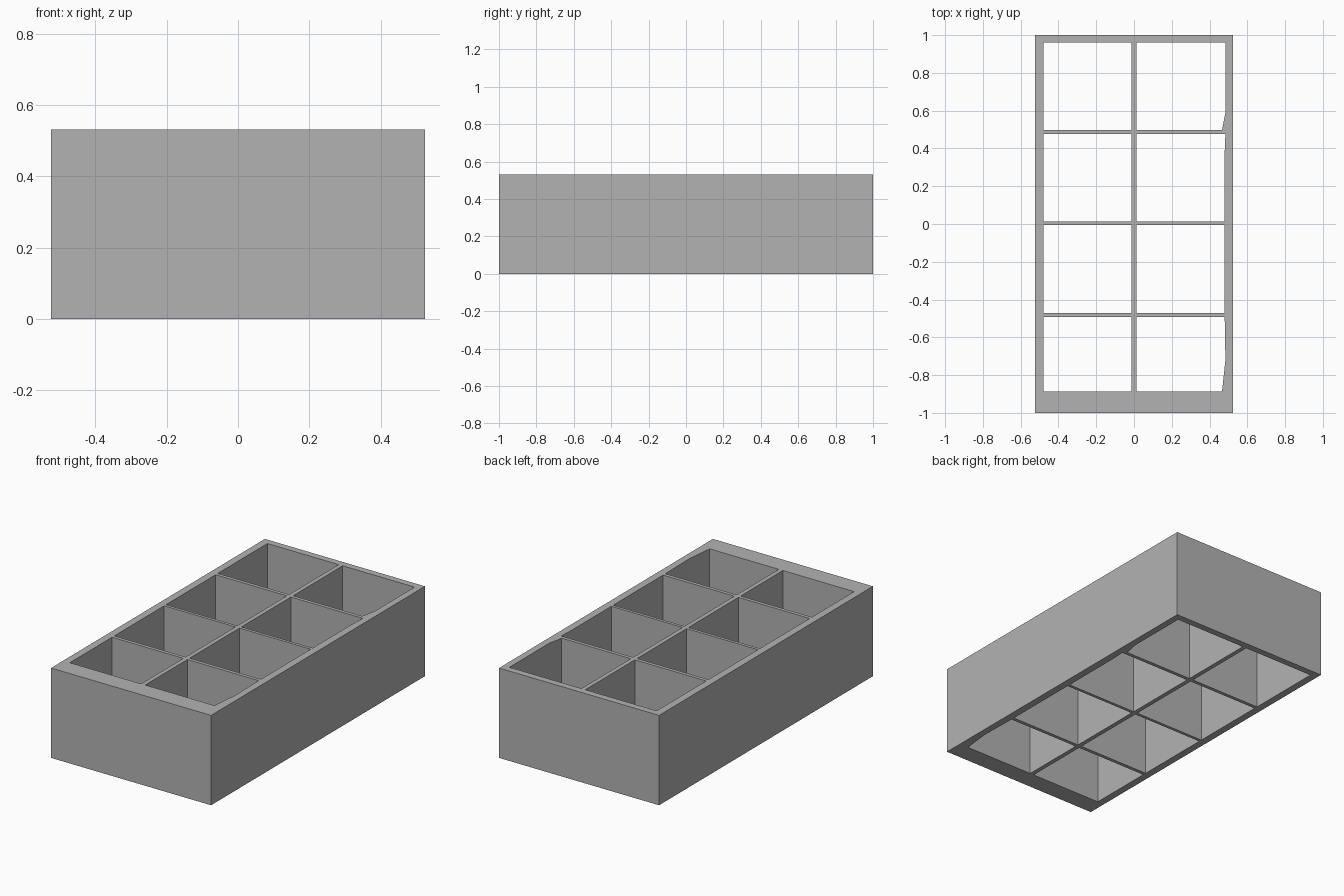
import bpy

cube = bpy.data.objects.get("Cube")
if cube:
    bpy.data.objects.remove(cube, do_unlink=True)

HEIGHT = 0.532
W = 0.524            # half width of the tray
IN = 0.48            # inner face of the side walls
RIB = 0.013          # half thickness of the long centre rib

# Single grey colour
grey = bpy.data.materials.new("Plain Grey")
grey.use_nodes = True
colour = (0.45, 0.45, 0.45, 1)
grey.diffuse_color = colour
grey.node_tree.nodes["Principled BSDF"].inputs["Base Color"].default_value = colour

# Flat outline with cell holes, extruded to full height
curve = bpy.data.curves.new("tray_profile", 'CURVE')
curve.dimensions = '2D'
curve.fill_mode = 'BOTH'
curve.extrude = HEIGHT / 2


def add_loop(points):
    spline = curve.splines.new('POLY')
    spline.points.add(len(points) - 1)
    for p, (x, y) in zip(spline.points, points):
        p.co = (x, y, 0, 1)
    spline.use_cyclic_u = True


# Outer wall
add_loop([(-W, -1), (W, -1), (W, -0.745), (W, 1), (-W, 1)])

# Cell rows (front y, back y) and the slightly uneven wall of the +x column
rows = [
    (-0.887, -0.492, [(0.466, -0.887), (0.484, -0.72), (IN, -0.492)]),
    (-0.471, -0.005, [(IN, -0.471), (IN, -0.005)]),
    (0.013, 0.476, [(IN, 0.013), (IN, 0.38), (0.484, 0.476)]),
    (0.497, 0.96, [(0.466, 0.497), (0.484, 0.59), (0.484, 0.96)]),
]
for front, back, wall in rows:
    add_loop([(-IN, front), (-RIB, front), (-RIB, back), (-IN, back)])
    add_loop([(RIB, front)] + wall + [(RIB, back)])

# Convert the profile to a mesh object
source = bpy.data.objects.new("tray_profile", curve)
bpy.context.collection.objects.link(source)
graph = bpy.context.evaluated_depsgraph_get()
mesh = bpy.data.meshes.new_from_object(source.evaluated_get(graph))
bpy.data.objects.remove(source, do_unlink=True)

tray = bpy.data.objects.new("divided_tray", mesh)
bpy.context.collection.objects.link(tray)
tray.location.z = HEIGHT / 2
mesh.materials.clear()
mesh.materials.append(grey)
for face in mesh.polygons:
    face.use_smooth = False
    face.material_index = 0
